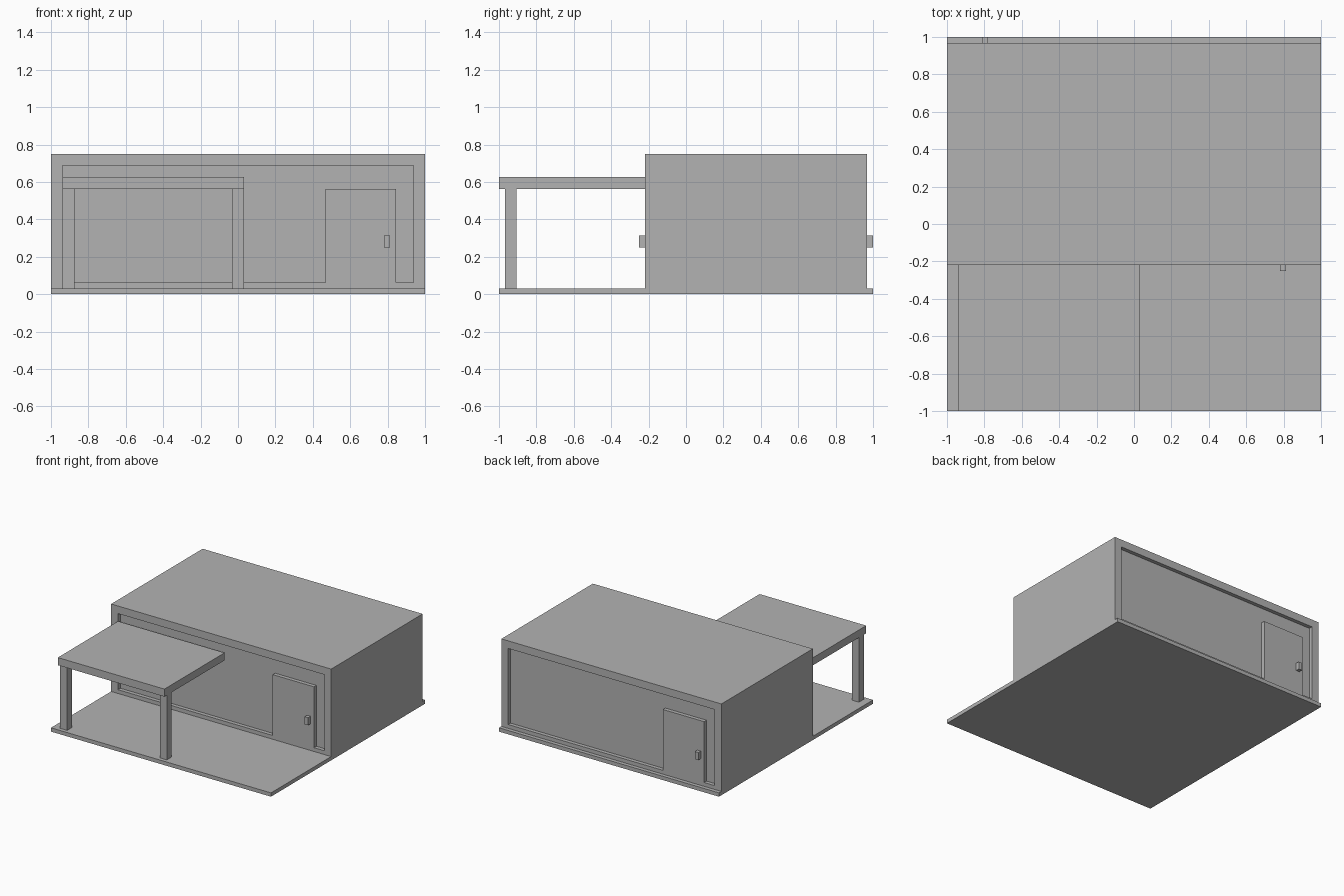
import bpy
import bmesh
from mathutils import Matrix

U = 1 / 32  # modelling grid step

cube = bpy.data.objects.get("Cube")
if cube:
    bpy.data.objects.remove(cube, do_unlink=True)

# One plain grey for everything
grey = bpy.data.materials.new("plain_grey")
grey.use_nodes = True
colour = (0.45, 0.45, 0.45, 1)
grey.diffuse_color = colour
grey.node_tree.nodes["Principled BSDF"].inputs["Base Color"].default_value = colour


def add_object(name, bm):
    bmesh.ops.recalc_face_normals(bm, faces=bm.faces)
    mesh = bpy.data.meshes.new(name)
    bm.to_mesh(mesh)
    bm.free()
    mesh.materials.append(grey)
    obj = bpy.data.objects.new(name, mesh)
    bpy.context.collection.objects.link(obj)
    return obj


def prism(name, outline, y0, y1, turn=False):
    """Extrude an x-z outline along y; turn spins it half round the house centre."""
    bm = bmesh.new()
    face = bm.faces.new([bm.verts.new((x * U, y0 * U, z * U)) for x, z in outline])
    grown = bmesh.ops.extrude_face_region(bm, geom=[face])["geom"]
    moved = [v for v in grown if isinstance(v, bmesh.types.BMVert)]
    bmesh.ops.translate(bm, verts=moved, vec=(0, (y1 - y0) * U, 0))
    if turn:
        bmesh.ops.rotate(bm, verts=bm.verts, cent=(0, 12 * U, 0),
                         matrix=Matrix.Rotation(3.14159265, 3, "Z"))
    return add_object(name, bm)


def box(name, x, y, z, turn=False):
    outline = [(x[0], z[0]), (x[1], z[0]), (x[1], z[1]), (x[0], z[1])]
    return prism(name, outline, y[0], y[1], turn)


# Ground slab and main block
box("base_slab", (-32, 32), (-32, 32), (0, 1))
house = box("house_body", (-32, 32), (-7, 31), (1, 24))

# Sunken wall panel around a flush door, on front and back
panel = [(-30, 2), (15, 2), (15, 18), (27, 18), (27, 2), (30, 2), (30, 22), (-30, 22)]
for side, turn in (("front", False), ("back", True)):
    cutter = prism(side + "_panel_cutter", panel, -9, -6, turn)
    cutter.hide_render = True
    mod = house.modifiers.new(side + "_recess", "BOOLEAN")
    mod.operation = "DIFFERENCE"
    mod.solver = "EXACT"
    mod.object = cutter
    bpy.context.view_layer.objects.active = house
    bpy.ops.object.modifier_apply(modifier=mod.name)
    bpy.data.objects.remove(cutter, do_unlink=True)
    box(side + "_door_handle", (25, 26), (-8, -7), (8, 10), turn)

# Porch canopy on two posts
box("porch_roof", (-30, 1), (-32, -7), (18, 20))
for side, x in (("right", -30), ("left", -1)):
    box(side + "_porch_post", (x, x + 2), (-31, -29), (1, 18))
